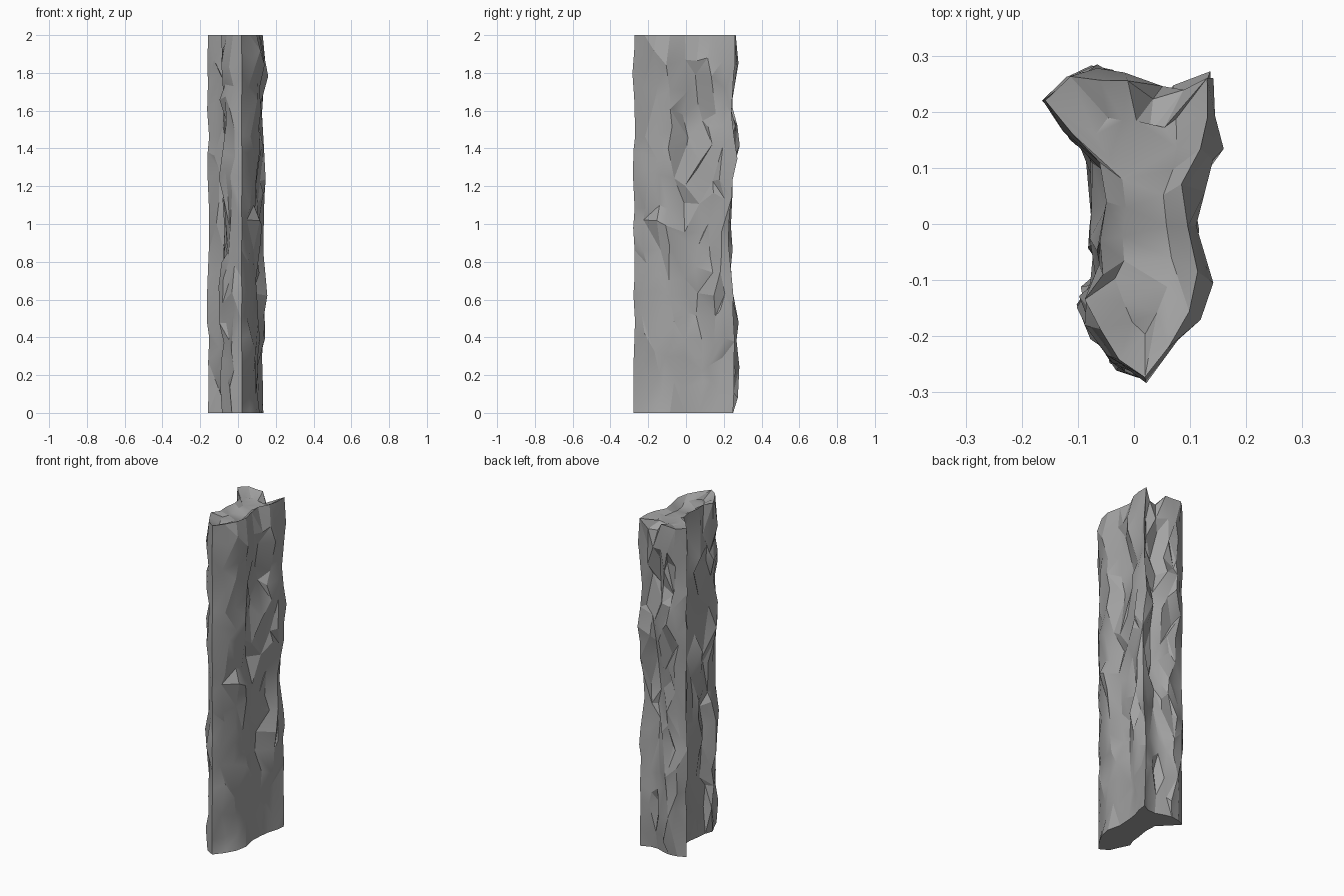
import bpy, bmesh, random
from math import exp
from mathutils import Vector

if "Cube" in bpy.data.objects:
    bpy.data.objects.remove(bpy.data.objects["Cube"])
random.seed(5)

# Plan outline, counter-clockwise from the front edge: x, y, roughness
OUTLINE = [
    (0.020, -0.276, 0.008), (0.062, -0.220, 0.016), (0.096, -0.155, 0.022),
    (0.106, -0.085, 0.024), (0.092, -0.005, 0.022), (0.092, 0.070, 0.022),
    (0.116, 0.135, 0.022), (0.126, 0.190, 0.018), (0.132, 0.252, 0.007),
    (0.090, 0.226, 0.020), (0.035, 0.218, 0.024), (-0.010, 0.248, 0.018),
    (-0.060, 0.255, 0.022), (-0.112, 0.250, 0.016), (-0.158, 0.220, 0.006),
    (-0.105, 0.165, 0.020), (-0.062, 0.110, 0.022), (-0.056, 0.040, 0.024),
    (-0.066, -0.030, 0.024), (-0.060, -0.090, 0.024), (-0.080, -0.135, 0.022),
    (-0.064, -0.190, 0.020), (-0.030, -0.245, 0.014)]
N = len(OUTLINE)
ROWS = 16

# Swelling of the right and back faces up the height: z, offset
RIGHT = [(0, .0), (.25, .0), (.45, -.008), (.62, .014), (.9, -.010),
         (1.25, .014), (1.6, -.008), (1.8, .026), (2, .0)]
BACK = [(0, -.005), (.2, .005), (.35, .006), (.6, .0), (.85, -.025), (1.2, -.012),
        (1.33, .022), (1.6, -.012), (1.83, .008), (2, .01)]
# Knobs and hollows on the right face: y, z, depth
KNOBS = [(-.1, 1.72, .018), (0, 1.5, -.022), (.12, 1.5, -.018), (-.2, 1.22, .014),
         (.0, 1.1, -.018), (.1, .95, .014), (-.03, .78, .018), (.03, .55, -.02),
         (-.18, .6, -.014), (-.02, .35, .018), (.15, .5, .014), (.08, .2, -.012)]


def sample(keys, z):
    for (z0, a), (z1, b) in zip(keys, keys[1:]):
        if z <= z1:
            return a + (b - a) * (z - z0) / (z1 - z0)
    return keys[-1][1]


def outward(i):
    a, b = OUTLINE[i - 1], OUTLINE[(i + 1) % N]
    return Vector((b[1] - a[1], a[0] - b[0], 0)).normalized()


def clamp(v, m):
    return max(-m, min(m, v))


# Rough stone column: stacked, roughened rings
bm = bmesh.new()
rings = []
for r in range(ROWS + 1):
    end = r in (0, ROWS)
    ring = []
    for i, (x, y, rough) in enumerate(OUTLINE):
        z = 2 * r / ROWS
        if not end:
            z += random.uniform(-0.05, 0.05)
        elif r == ROWS and i in (9, 10):
            z -= 0.06                       # notch at the top of the back groove
        n = outward(i)
        p = Vector((x, y, z)) + n * random.uniform(-1, 1) * rough * (0.4 if end else 1)
        if 2 <= i <= 8:
            p.x += sample(RIGHT, z) * (1 if i in (5, 6, 7) else 0.5)
        if 1 <= i <= 7 and not end:
            p.x += sum(d * exp(-((y - ky) / .06) ** 2 - ((z - kz) / .1) ** 2)
                       for ky, kz, d in KNOBS)
        if 8 <= i <= 13:
            p.y += sample(BACK, z)
        if not end and rough > 0.008:
            p += Vector((-n.y, n.x, 0)) * random.uniform(-0.024, 0.024)
        p.x, p.y = clamp(p.x, 0.165), clamp(p.y, 0.285)
        ring.append(bm.verts.new(p))
    rings.append(ring)

for lo, hi in zip(rings, rings[1:]):
    for i in range(N):
        j = (i + 1) % N
        a, b, c, d = lo[i], lo[j], hi[j], hi[i]
        if random.random() < 0.5:
            tris = ((a, b, c), (a, c, d))
        else:
            tris = ((a, b, d), (b, c, d))
        for t in tris:
            bm.faces.new(t)

# Flat base
base = bm.faces.new(rings[0][::-1])
bmesh.ops.triangulate(bm, faces=[base])

# Slightly dished, uneven top
inner = []
for v in rings[-1]:
    x, y, z = v.co
    inner.append(bm.verts.new((0.02 + (x - 0.02) * 0.5, y * 0.72,
                               1.975 + random.uniform(-0.01, 0.01))))
for i in range(N):
    j = (i + 1) % N
    bm.faces.new((rings[-1][i], rings[-1][j], inner[j]))
    bm.faces.new((rings[-1][i], inner[j], inner[i]))
top = bm.faces.new(inner)
bmesh.ops.triangulate(bm, faces=[top])
bmesh.ops.recalc_face_normals(bm, faces=bm.faces)

mesh = bpy.data.meshes.new("rock_pillar")
bm.to_mesh(mesh)
bm.free()
pillar = bpy.data.objects.new("rock_pillar", mesh)
bpy.context.collection.objects.link(pillar)

# Dark grey stone
stone = bpy.data.materials.new("dark_stone")
stone.diffuse_color = (0.37, 0.37, 0.37, 1)
stone.use_nodes = True
stone.node_tree.nodes["Principled BSDF"].inputs["Base Color"].default_value = stone.diffuse_color
mesh.materials.append(stone)

# Crisp chisel edges, soft shading across shallow ones
bpy.context.view_layer.objects.active = pillar
pillar.select_set(True)
bpy.ops.object.shade_smooth_by_angle(angle=0.36)
